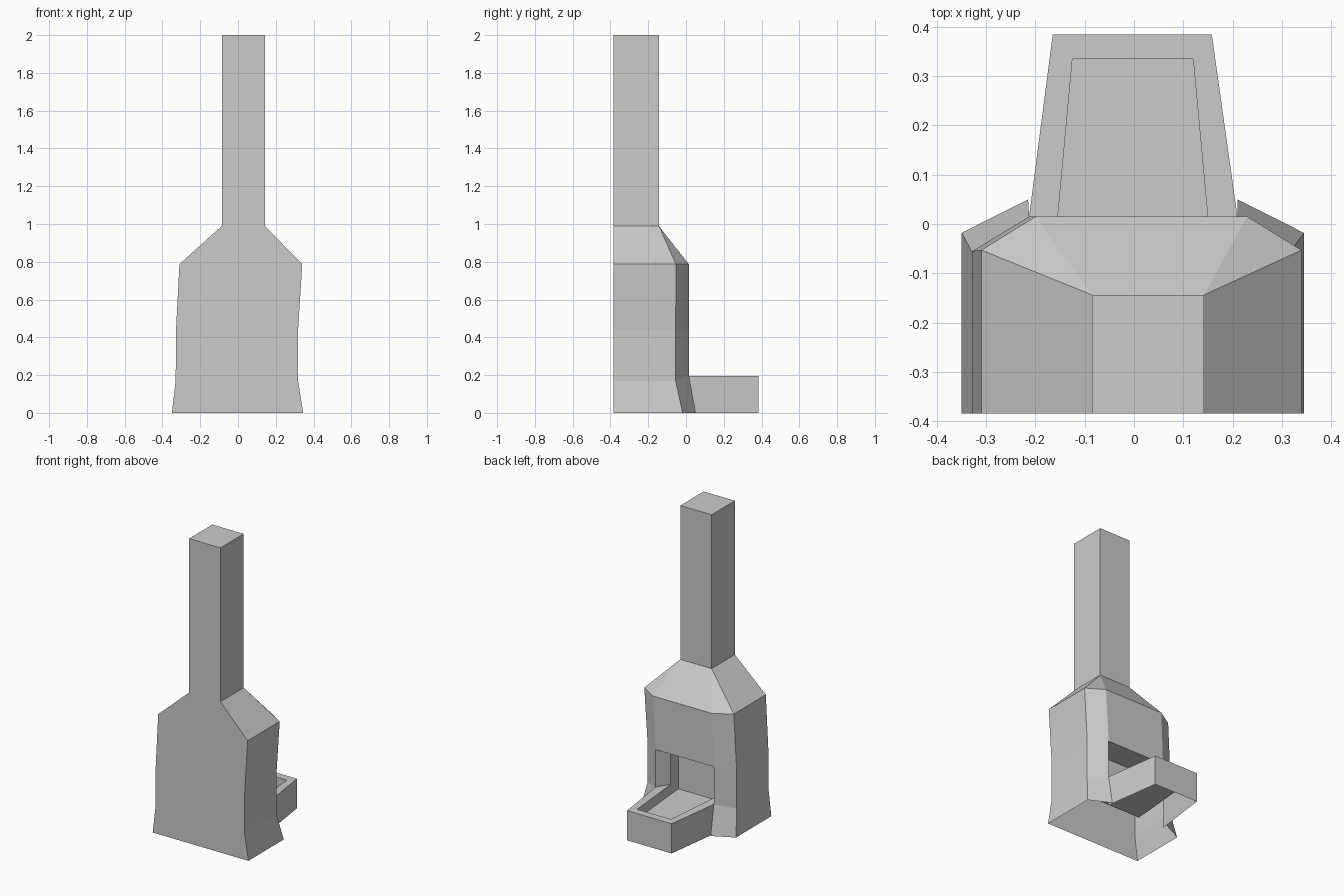
import bpy
import bmesh

if "Cube" in bpy.data.objects:
    bpy.data.objects.remove(bpy.data.objects["Cube"])


def at(points, z):
    """Lift 2D outline points to height z."""
    return [(x, y, z) for x, y in points]


def build(name, lofts=(), faces=()):
    """Make an object from strips between successive outlines, plus single faces."""
    bm = bmesh.new()
    for rings, closed in lofts:
        rows = [[bm.verts.new(p) for p in ring] for ring in rings]
        n = len(rows[0])
        for a, b in zip(rows, rows[1:]):
            for i in range(n if closed else n - 1):
                j = (i + 1) % n
                bm.faces.new((a[i], a[j], b[j], b[i]))
    for pts in faces:
        bm.faces.new([bm.verts.new(p) for p in pts])
    bmesh.ops.remove_doubles(bm, verts=bm.verts, dist=0.0005)
    bmesh.ops.dissolve_degenerate(bm, edges=bm.edges, dist=0.0005)
    mesh = bpy.data.meshes.new(name)
    bm.to_mesh(mesh)
    bm.free()
    obj = bpy.data.objects.new(name, mesh)
    bpy.context.collection.objects.link(obj)
    return obj


BACK = -0.385
RIM, FLOOR, LINTEL, SHOULDER, NECK, TOP = 0.195, 0.13, 0.44, 0.787, 0.99, 2.0


def section(z, xl, xr, side_y, fl, fr, front_y, front_z=None):
    """Six-sided body outline with a flat back and chamfered front corners."""
    fz = z if front_z is None else front_z
    return [(xr, BACK, z), (xr, side_y, z), (fr, front_y, fz),
            (fl, front_y, fz), (xl, side_y, z), (xl, BACK, z)]


foot = section(0, -0.35, 0.345, -0.018, -0.215, 0.21, 0.05)
knee = section(0.17, -0.33, 0.318, -0.055, -0.213, 0.21, 0.015, RIM)
chest = section(LINTEL, -0.328, 0.318, -0.055, -0.213, 0.21, 0.015)
shoulder = section(SHOULDER, -0.31, 0.34, -0.053, -0.2, 0.23, 0.015)
neck = section(NECK, -0.085, 0.142, -0.144, -0.085, 0.142, -0.144)

# Body: side and back walls around the fire opening, then the full upper wall and hood
lower_right = [r[:3] for r in (foot, knee, chest)]
lower_rest = [r[3:] + r[:1] for r in (foot, knee, chest)]
build("body", [(lower_right, False), (lower_rest, False),
               ([chest, shoulder, neck], True)])

# Chimney
stack = [(0.142, BACK), (0.142, -0.144), (-0.085, -0.144), (-0.085, BACK)]
build("chimney", [([at(stack, NECK), at(stack, TOP)], True)], [at(stack, TOP)])

# Hearth: hollow tray with a raised rim
outer = [(0.21, 0.015), (0.158, 0.385), (-0.165, 0.385), (-0.213, 0.015)]
inner = [(0.157, -0.065), (0.12, 0.335), (-0.125, 0.335), (-0.162, -0.065)]
rear = [(-0.168, -0.155), (0.163, -0.155)]
build("hearth",
      [([at(outer, 0), at(outer, RIM), at(inner, RIM), at(inner, FLOOR)], False)],
      [at(inner + rear, FLOOR)])

# Firebox: slanted jambs, back wall and ceiling behind the opening
recess = [inner[0], rear[1], rear[0], inner[3]]
niche = [outer[0]] + recess + [outer[3]]
build("firebox",
      [([at(recess, FLOOR), at(recess, RIM)], False),
       ([at(niche, RIM), at(niche, LINTEL)], False)],
      [at(niche, LINTEL)])
